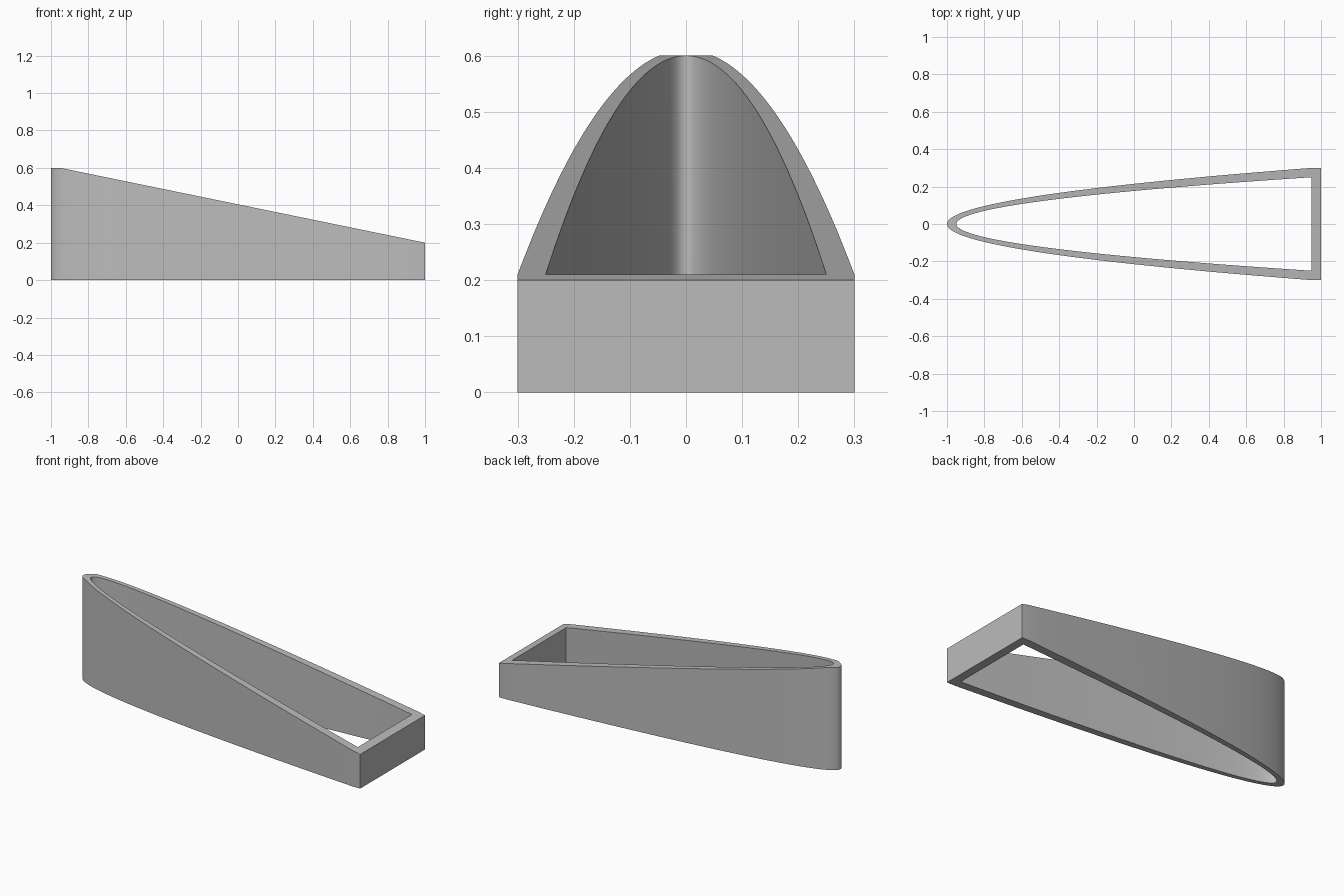
import bpy
import bmesh
import math

cube = bpy.data.objects.get("Cube")
if cube:
    bpy.data.objects.remove(cube)

SEGMENTS = 100
FOLD_X = -0.95


def material(name, rgb):
    mat = bpy.data.materials.new(name)
    mat.use_nodes = True
    colour = (*rgb, 1.0)
    mat.diffuse_color = colour
    mat.node_tree.nodes["Principled BSDF"].inputs["Base Color"].default_value = colour
    return mat


def parabola(tip, end, half_width):
    """Points along a parabola lying on its side, opening towards +x."""
    ts = [2 * i / SEGMENTS - 1 for i in range(SEGMENTS + 1)]
    return [(tip + (end - tip) * t * t, half_width * t) for t in ts]


def top_height(x):
    """Flat at the nose, then a straight slope down to the square end."""
    return 0.6 - 0.4 * max(0, x - FOLD_X) / (1 - FOLD_X)


# Outer and inner outlines, with matching corners at the square end
outer = parabola(-1, 0.95, 0.3) + [(1, 0.3), (1, -0.3)]
inner = parabola(-0.95, 0.95, 0.25)
inner += [inner[-1], inner[0]]

# Flat-bottomed ring wall, open above and below
bm = bmesh.new()
rings = [[bm.verts.new((x, y, z)) for x, y in line]
         for line, z in ((outer, 0), (outer, 1), (inner, 1), (inner, 0))]
count = len(outer)
for k in range(4):
    a, b = rings[k], rings[(k + 1) % 4]
    for i in range(count):
        j = (i + 1) % count
        bm.faces.new((a[i], a[j], b[j], b[i]))
bmesh.ops.remove_doubles(bm, verts=bm.verts, dist=0.00001)

# Crease across the top where the slope begins
bmesh.ops.bisect_plane(bm, geom=bm.verts[:] + bm.edges[:] + bm.faces[:],
                       plane_co=(FOLD_X, 0, 0), plane_no=(1, 0, 0))
for v in bm.verts:
    if v.co.z > 0.5:
        v.co.z = top_height(v.co.x)
bmesh.ops.recalc_face_normals(bm, faces=bm.faces)

mesh = bpy.data.meshes.new("sloped_wall")
bm.to_mesh(mesh)
bm.free()
wall = bpy.data.objects.new("sloped_wall", mesh)
bpy.context.collection.objects.link(wall)
mesh.materials.append(material("mid grey", (0.5, 0.5, 0.5)))

# Smooth curved walls, sharp rims and corners
bpy.context.view_layer.objects.active = wall
wall.select_set(True)
bpy.ops.object.shade_smooth_by_angle(angle=math.radians(30))
